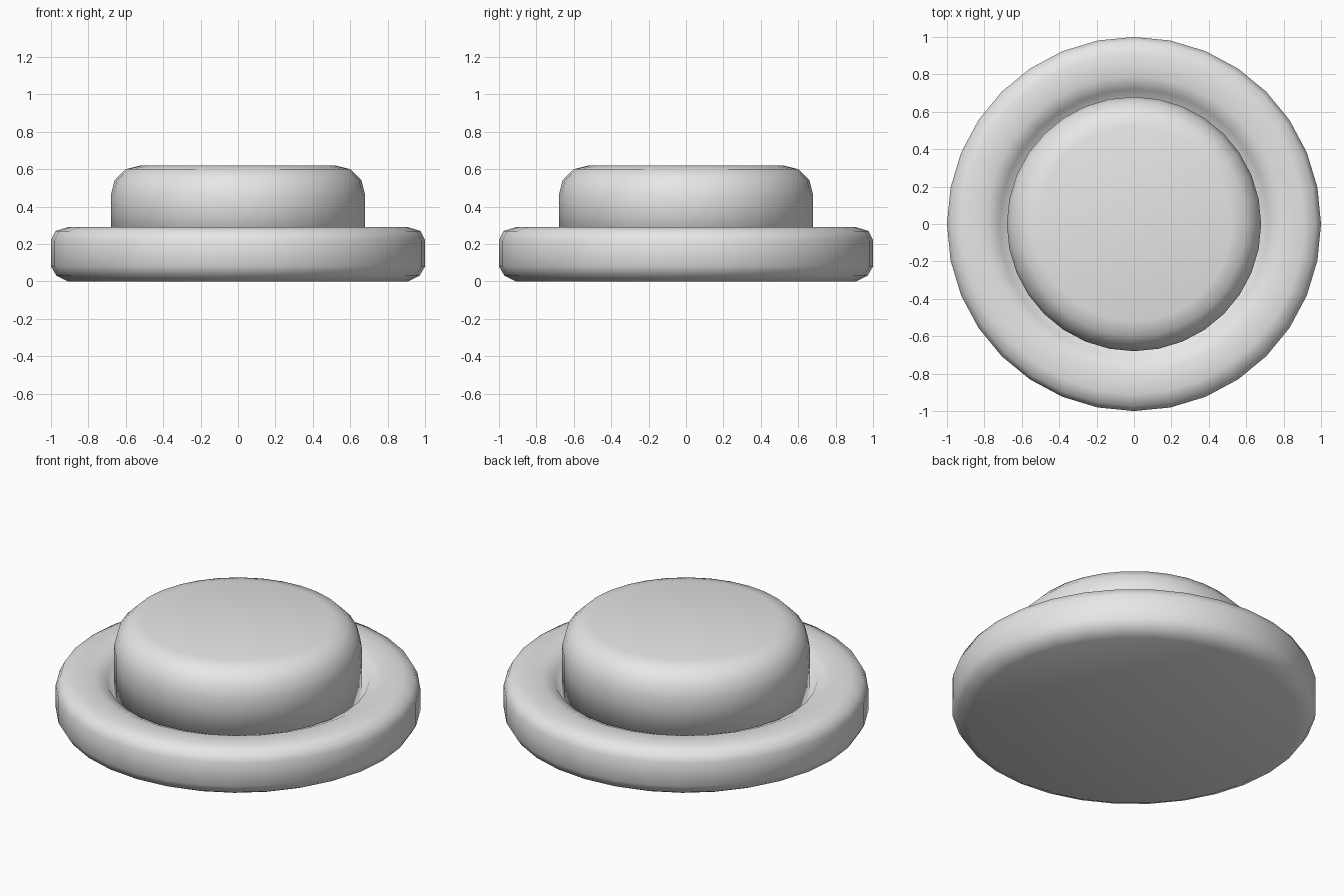
import bpy, bmesh, math

cube = bpy.data.objects.get("Cube")
if cube:
    bpy.data.objects.remove(cube, do_unlink=True)

SIDES = 32

grey = bpy.data.materials.new("light grey")
grey.use_nodes = True
colour = (0.8, 0.8, 0.8, 1)
grey.diffuse_color = colour
grey.node_tree.nodes["Principled BSDF"].inputs["Base Color"].default_value = colour


def lathe(name, profile):
    """Spin a (radius, height) profile around z into a smooth solid."""
    bm = bmesh.new()
    verts = [bm.verts.new((r, 0, z)) for r, z in profile]
    edges = [bm.edges.new(pair) for pair in zip(verts, verts[1:])]
    bmesh.ops.spin(bm, geom=verts + edges, cent=(0, 0, 0), axis=(0, 0, 1),
                   angle=math.tau, steps=SIDES, use_duplicate=False)
    bmesh.ops.remove_doubles(bm, verts=bm.verts, dist=0.0005)
    # close the flat discs at either end of the profile
    bmesh.ops.holes_fill(bm, edges=[e for e in bm.edges if e.is_boundary], sides=0)
    bmesh.ops.recalc_face_normals(bm, faces=bm.faces)
    for face in bm.faces:
        face.smooth = True
    mesh = bpy.data.meshes.new(name)
    bm.to_mesh(mesh)
    bm.free()
    mesh.materials.append(grey)
    obj = bpy.data.objects.new(name, mesh)
    bpy.context.collection.objects.link(obj)
    return obj


# Rounded base ring, dipping into a shallow groove around the button
lathe("base_ring", [(0.91, 0), (0.97, 0.03), (1, 0.08), (1, 0.22), (0.975, 0.27),
                    (0.91, 0.29), (0.79, 0.29), (0.72, 0.26), (0.68, 0.2)])

# Button with a rounded top edge, seated in the groove
lathe("button", [(0.68, 0.18), (0.68, 0.46), (0.66, 0.54), (0.6, 0.6), (0.52, 0.62)])
